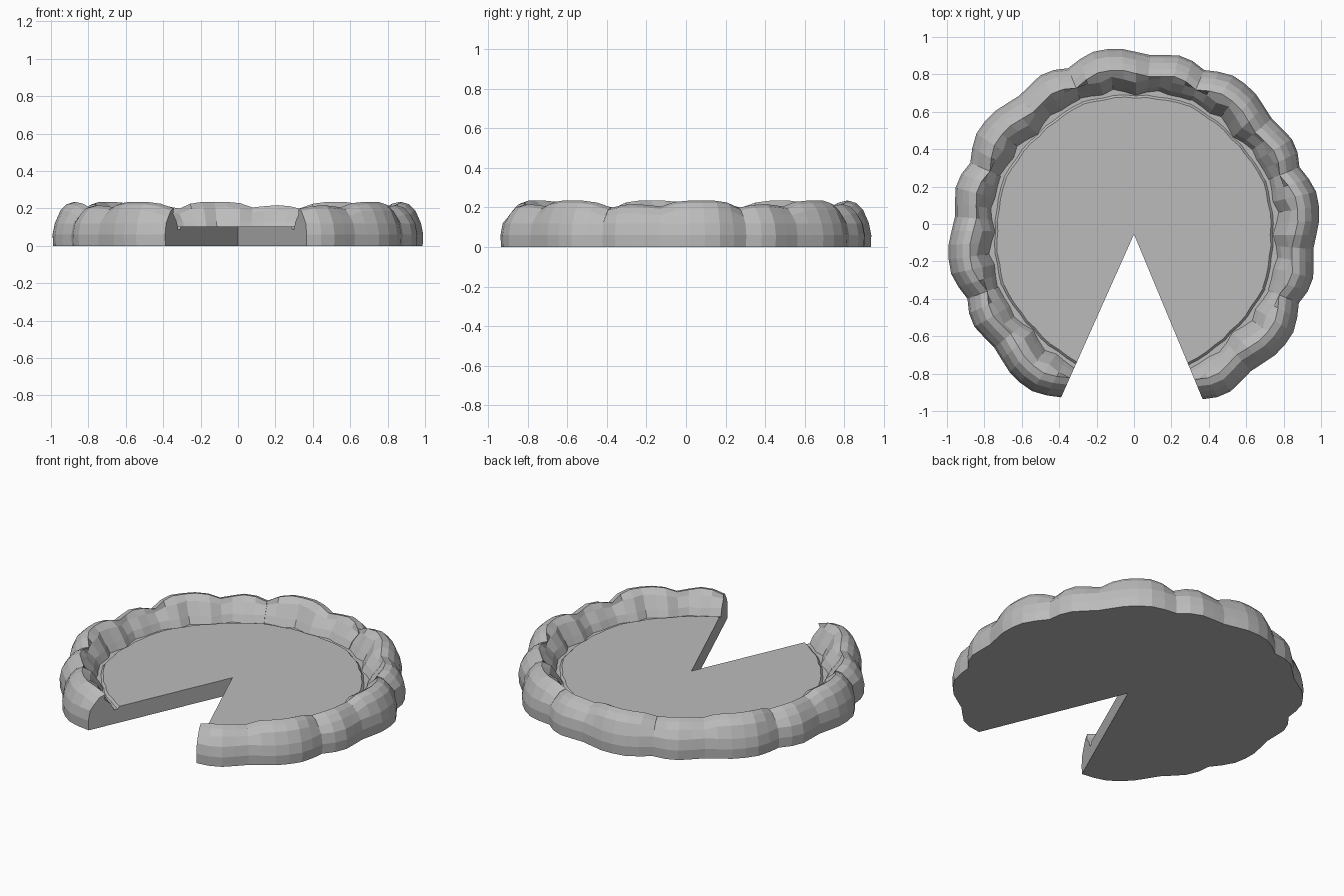
import bpy, bmesh
from math import cos, sin, radians

cube = bpy.data.objects.get("Cube")
if cube:
    bpy.data.objects.remove(cube)

# One plain grey for crust and filling
grey = bpy.data.materials.new("pastry_grey")
grey.use_nodes = True
colour = (0.5, 0.5, 0.5, 1)
grey.diffuse_color = colour
grey.node_tree.nodes["Principled BSDF"].inputs["Base Color"].default_value = colour

APEX_Y = -0.055
START, STEP, SLICES, COLUMNS = -67.4, 44.76, 7, 10

# Crust shape sampled along one slice, from its clockwise to its other end
OUTER = [.955, .978, .986, .972, .962, .975, .993, 1.0, 1.0, .98, .955]
RIDGE = [.198, .212, .217, .212, .205, .228, .234, .234, .234, .225, .200]
FOOT = [.800, .795, .790, .800, .785, .765, .785, .805, .785, .795, .805]
TRIM = [.745, .742, .738, .732, .735, .728, .735, .738, .735, .742, .748]


def section(i):
    """Radius and height pairs from the filling, over the crust, to the base."""
    out, top, foot, trim = OUTER[i], RIDGE[i], FOOT[i], TRIM[i]
    return [(trim, .102), (trim + .012, .088), (foot - .022, .088),
            (foot, .13), (foot + .045, top - .028), (out - .115, top),
            (out - .075, top - .012), (out - .042, top - .045),
            (out - .012, .12), (out, .06), (out - .003, 0)]


def build_slice(number):
    bm = bmesh.new()
    start = START + number * STEP
    hub_top = bm.verts.new((0, APEX_Y, .102))
    hub_base = bm.verts.new((0, APEX_Y, 0))
    rows = []
    for i in range(COLUMNS + 1):
        a = radians(start + STEP * i / COLUMNS)
        rows.append([bm.verts.new((r * cos(a), APEX_Y + r * sin(a), z))
                     for r, z in section(i)])
    # Filling wedge, crust strips and base
    for a, b in zip(rows, rows[1:]):
        bm.faces.new((hub_top, a[0], b[0]))
        bm.faces.new((hub_base, b[-1], a[-1]))
        for k in range(len(a) - 1):
            bm.faces.new((a[k], a[k + 1], b[k + 1], b[k]))
    # Cut faces
    bm.faces.new([hub_base] + rows[0][::-1] + [hub_top])
    bm.faces.new([hub_top] + rows[-1] + [hub_base])
    bmesh.ops.recalc_face_normals(bm, faces=bm.faces)
    mesh = bpy.data.meshes.new("pie_slice")
    bm.to_mesh(mesh)
    bm.free()
    mesh.materials.append(grey)
    obj = bpy.data.objects.new(f"pie_slice_{number + 1}", mesh)
    bpy.context.collection.objects.link(obj)


# Seven slices leave a gap at the front
for n in range(SLICES):
    build_slice(n)
